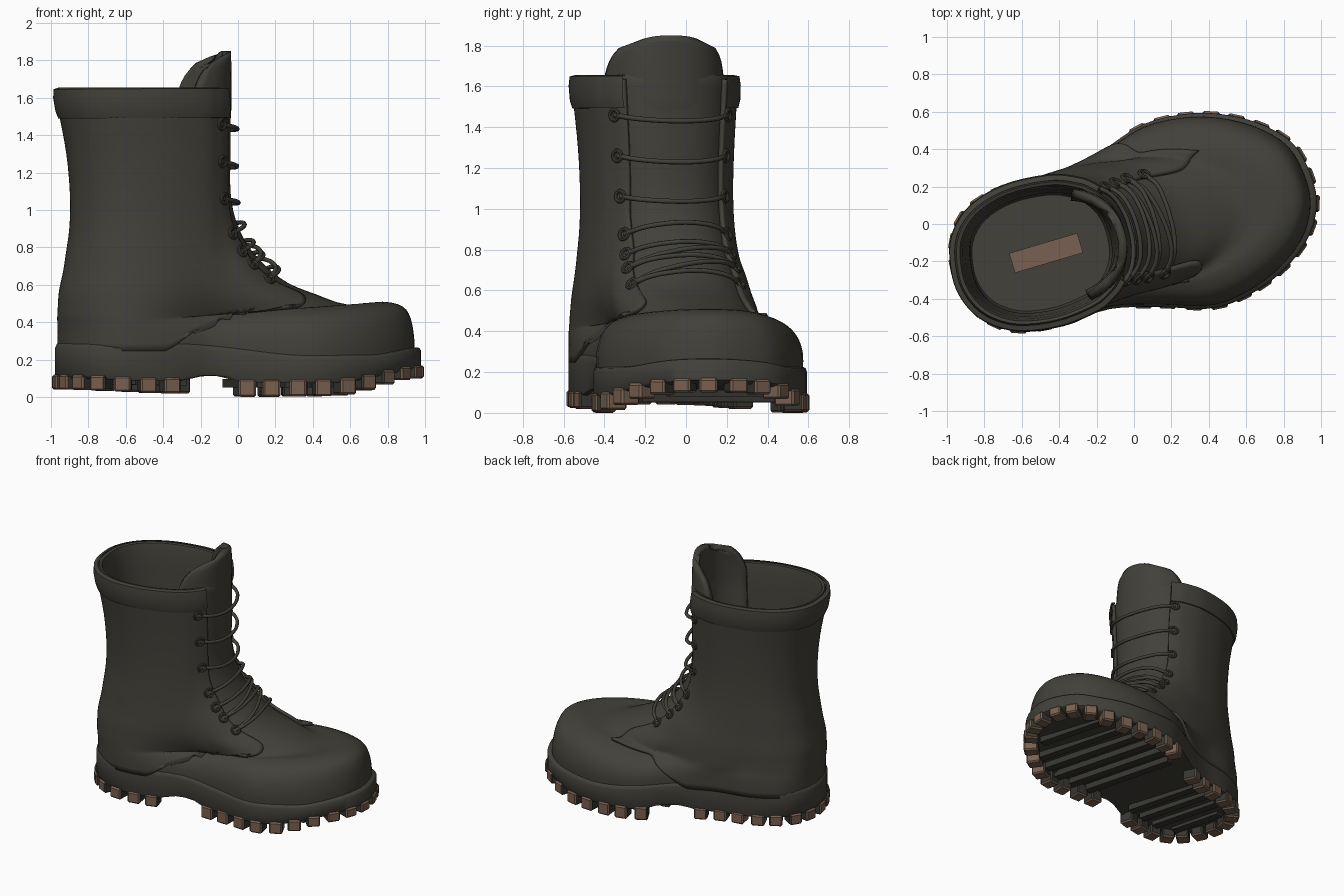
import bpy, bmesh, math
from mathutils import Vector, Matrix

if "Cube" in bpy.data.objects:
    bpy.data.objects.remove(bpy.data.objects["Cube"])

def mat(name, rgb):
    m = bpy.data.materials.new(name)
    m.diffuse_color = (*rgb, 1)
    m.use_nodes = True
    m.node_tree.nodes["Principled BSDF"].inputs["Base Color"].default_value = m.diffuse_color
    return m

LEATHER = mat("dark olive leather", (0.055, 0.052, 0.042))
RUBBER = mat("black rubber", (0.038, 0.037, 0.031))
BROWN = mat("worn brown rubber", (0.19, 0.118, 0.082))

# sole outline seen from above, counter-clockwise from the toe
OUT = [(.99, .12), (.93, .33), (.82, .47), (.6, .57), (.33, .60), (.05, .54), (-.2, .38),
       (-.45, .265), (-.72, .2), (-.92, .07), (-.99, -.13), (-.95, -.33), (-.83, -.5),
       (-.64, -.58), (-.4, -.55), (-.13, -.46), (.15, -.45), (.46, -.45), (.74, -.31), (.93, -.1)]
# matching angles round the shaft
ANG = [0, 11, 22, 33, 44, 55, 75, 100, 128, 155, 180, 198, 220, 245, 270, 294, 310, 322, 335, 348]
# upper: blend sole to shaft, height at toe side, height at heel side, shaft narrowing, forefoot pinch
RINGS = [(0, .18, .18, 1, 0), (0, .3, .29, 1, 0), (.02, .42, .33, 1, .05), (.065, .485, .36, 1, .14),
         (.17, .51, .39, 1, .26), (.36, .495, .43, 1, .28), (.53, .55, .49, .99, .2),
         (.68, .61, .56, .98, .1), (.8, .7, .66, .95, 0), (.9, .81, .77, .93, 0),
         (.97, .95, .92, .91, 0), (1, 1.1, 1.1, .91, 0), (1, 1.3, 1.3, .93, 0),
         (1, 1.5, 1.5, .97, 0), (1, 1.635, 1.635, 1, 0)]
KMAX = len(RINGS) - 1

def spline(pts, t, closed):
    n = len(pts)
    i = math.floor(t) if closed else max(0, min(n - 2, math.floor(t)))
    f = t - i
    g = (lambda j: pts[j % n]) if closed else (lambda j: pts[max(0, min(n - 1, j))])
    return [0.5 * (2 * b + (c - a) * f + (2 * a - 5 * b + 4 * c - d) * f * f
                   + (3 * b - a - 3 * c + d) * f ** 3)
            for a, b, c, d in zip(g(i - 1), g(i), g(i + 1), g(i + 2))]

def ramp(x, pts):
    for (a, p), (b, q) in zip(pts, pts[1:]):
        if x <= b:
            t = max(0, (x - a) / (b - a))
            return p + (q - p) * t * t * (3 - 2 * t)
    return pts[-1][1]

def shaft(deg, s=1.0, keep_front=True):
    a, r = math.radians(deg), math.radians(14)
    p = lambda q: math.copysign(abs(q) ** (2 / 2.3), q)
    u, v = .46 * p(math.cos(a)), .375 * p(math.sin(a)) * s
    u = .46 - (.46 - u) * s if keep_front else u * s
    return (-.5 + u * math.cos(r) - v * math.sin(r), -.155 + u * math.sin(r) + v * math.cos(r))

def outline(c, s=1.0):
    x, y = spline(OUT, c, True)
    return x * s, y * s

def surf(c, k):
    w, zf, zb, s, pinch = spline(RINGS, k, False)
    ox, oy = outline(c, .953)
    f = ((1 + math.cos(math.pi * c / 10)) / 2) ** 1.5
    mid = .268 * ox - .03
    oy -= (oy - mid) * pinch * ramp(f, [(.1, 0), (.4, 1)])
    ex, ey = spline([shaft(a, s) for a in ANG], c, True)
    return Vector((ox + (ex - ox) * w, oy + (ey - oy) * w, zb + (zf - zb) * f))

def normal(c, k):
    k = min(k, KMAX - .05)
    return (surf(c + .05, k) - surf(c - .05, k)).cross(surf(c, k + .05) - surf(c, k - .05)).normalized()

def finish(ob, m, angle=40):
    ob.data.materials.append(m)
    bpy.ops.object.select_all(action='DESELECT')
    ob.select_set(True)
    bpy.context.view_layer.objects.active = ob
    bpy.ops.object.shade_smooth_by_angle(angle=math.radians(angle))
    return ob

def from_bm(name, bm, m, angle=40):
    me = bpy.data.meshes.new(name)
    bm.to_mesh(me)
    bm.free()
    ob = bpy.data.objects.new(name, me)
    bpy.context.collection.objects.link(ob)
    return finish(ob, m, angle)

def grid(name, rows, m, closed=False, caps=(), thick=0, side=1, angle=50):
    bm = bmesh.new()
    vs = [[bm.verts.new(p) for p in r] for r in rows]
    n = len(rows[0])
    for a, b in zip(vs, vs[1:]):
        for i in range(n if closed else n - 1):
            j = (i + 1) % n
            bm.faces.new((a[i], a[j], b[j], b[i]))
    if 0 in caps:
        bm.faces.new(vs[0][::-1])
    if 1 in caps:
        bm.faces.new(vs[-1])
    ob = from_bm(name, bm, m, angle)
    if thick:
        sol = ob.modifiers.new("thickness", 'SOLIDIFY')
        sol.thickness, sol.offset = thick, side
    return ob

def box(bm, loc, size, rot):
    bmesh.ops.create_cube(bm, size=1, matrix=Matrix.Translation(loc) @ Matrix.Rotation(rot, 4, 'Z')
                          @ Matrix.Diagonal((*size, 1)))

# upper with hollow shaft and foot bed
cols = [i / 4 for i in range(80)]
rows = [[surf(c, k / 3) for c in cols] for k in range(KMAX * 3 + 1)]
for s, z in [(.98, 1.655), (.94, 1.65), (.91, 1.6), (.88, 1.45), (.83, 1.1), (.83, .8), (.85, .4), (.8, .32)]:
    rows.append([(*spline([shaft(a, s, False) for a in ANG], c, True), z) for c in cols])
grid("boot_upper", rows, LEATHER, True, (0, 1))

# quarter panel wrapping the heel, open at the front
rows = []
for r in range(41):
    t = r / 40
    row = []
    left = 20 - ramp(t, [(0, 3.2), (.2, 1.8), (.45, 2.3), (.65, 2.85)])
    right = ramp(t, [(0, 3.4), (.2, 2.6), (.45, 3), (.65, 3.5)])
    for i in range(81):
        q = i / 80
        c0 = 3.3 + q * 13.4
        k0 = ramp(min(c0, 20 - c0), [(3.3, 4.1), (4.6, 3.9), (6.2, .6), (10, .6)])
        row.append(surf(right + q * (left - right), k0 + (KMAX - k0) * t))
    rows.append(row)
grid("quarter_panel", rows, LEATHER, thick=.022)

# padded collar
rows = []
for k, o in [(12.95, .0), (12.97, .03), (13.2, .038), (13.7, .036), (13.95, .028), (14, .0)]:
    rows.append([surf(c, k) + normal(c, k) * o + Vector((0, 0, .02 * (k > 13.9)))
                 for c in [3.5 + 13.6 * i / 70 for i in range(71)]])
grid("collar", rows, LEATHER)

# tongue rising above the collar
rows = []
for r in range(17):
    t = r / 16
    half = 60 if t < .5 else 25 + 35 * math.sqrt(max(0, 1 - ((t - .5) / .5) ** 2))
    row = []
    for i in range(21):
        p = i / 10 - 1
        x, y = shaft(p * half - 4, ramp(t, [(0, .96), (.45, 1.01)]) - .1 * p * p, False)
        row.append((x, y, 1.3 + .55 * t - .03 * t * p * p))
    rows.append(row)
grid("tongue", rows, LEATHER, thick=.045, side=-1)

# sole and welt
low = lambda x: ramp(x, [(-1, .04), (-.3, .02), (.1, 0), (.5, .005), (1, .1)])
base = lambda x: ramp(x, [(-1, .1), (-.32, .085), (-.2, .115), (-.1, .115), (.05, .075), (.5, .075), (1, .15)])
top = lambda x: ramp(x, [(-1, .285), (-.3, .275), (.4, .215), (.7, .22), (1, .265)])
rows = []
for s, h in [(.9, 0), (.97, 0), (.988, .1), (.988, .88), (.978, 1), (.93, 1.1)]:
    row = []
    for c in cols:
        x, y = outline(c, s)
        row.append((x, y, base(x) + (top(x) - base(x)) * h))
    rows.append(row)
grid("sole", rows, LEATHER, True, (0, 1))

# tread lugs around the rim, skipping the arch; flanks stay black
bm = bmesh.new()
path = [Vector(outline(i / 20)) for i in range(401)]
dist, step = 0, .137
for a, b in zip(path, path[1:]):
    dist += (b - a).length
    if dist >= step:
        dist -= step
        if -.28 < b.x < -.06:
            continue
        d = (b - a).normalized()
        inner = b + Vector((-d.y, d.x)) * .05
        z0, z1 = low(b.x), base(b.x) + .02
        box(bm, (inner.x, inner.y, (z0 + z1) / 2), (.092, .105, z1 - z0), math.atan2(d.y, d.x))
bmesh.ops.bevel(bm, geom=bm.edges[:], offset=.01, segments=1, affect='EDGES')
bm.normal_update()
for f in bm.faces:
    m = f.calc_center_median()
    out = Vector((m.x, m.y - .268 * m.x + .03, 0)) if abs(m.x) < .6 else Vector((m.x, m.y - .12 * m.x, 0))
    if abs(m.x) < .6:
        out.x = 0
    if f.normal.z > -.5 and f.normal.dot(out.normalized()) < .45:
        f.material_index = 1
lugs = from_bm("tread_lugs", bm, BROWN, 30)
lugs.data.materials.append(RUBBER)

# cross ribs under the sole
bm = bmesh.new()
for u, length in [(-.8, .4), (-.66, .54), (-.52, .56), (-.38, .56), (.05, .72), (.19, .82), (.33, .86),
                  (.47, .82), (.61, .72), (.75, .52)]:
    x, y = u * .966 - .01, u * .259 - .03
    box(bm, (x, y, base(x) - .002), (.06, length, .045), math.radians(15))
from_bm("sole_ribs", bm, RUBBER)

# brown strip on the foot bed
bm = bmesh.new()
box(bm, (-.47, -.155, .325), (.38, .11, .008), math.radians(16.5))
from_bm("foot_bed_strip", bm, BROWN)

# eyelets and laces
def at_height(c, z):
    lo, hi = 4.5, KMAX
    for _ in range(25):
        mid = (lo + hi) / 2
        lo, hi = (mid, hi) if surf(c, mid).z < z else (lo, mid)
    return lo

def raised(c, z, o):
    k = at_height(c, z)
    return surf(c, k) + normal(c, k) * o

def lace(za, ca, zb, cb, bow):
    cu = bpy.data.curves.new("lace", 'CURVE')
    cu.dimensions, cu.bevel_depth, cu.bevel_resolution, cu.resolution_u = '3D', .012, 2, 4
    sp = cu.splines.new('BEZIER')
    sp.bezier_points.add(6)
    for i, bp in enumerate(sp.bezier_points):
        t = i / 6
        z = za + (zb - za) * t + bow * math.sin(math.pi * t)
        bp.co = raised(ca + (cb - ca) * t, z, .02 if i in (0, 6) else .036)
        bp.handle_left_type = bp.handle_right_type = 'AUTO'
    ob = bpy.data.objects.new("lace", cu)
    bpy.context.collection.objects.link(ob)
    cu.materials.append(LEATHER)

HOLES = [(1.46, 3.7, 4), (1.26, 3.65, 4), (1.06, 3.5, 3.9), (.87, 3, 3.6), (.77, 2.7, 3.4),
         (.7, 2.45, 3.2), (.62, 2.2, 2.95)]
for i, (z, cl, cr) in enumerate(HOLES):
    lace(z, -cl, z, cr, -.03 if i < 3 else .05)
    if i in (4, 5):
        lace(z, cr, HOLES[i + 1][0], -HOLES[i + 1][1], .05)
    for cc in (-cl, cr):
        k = at_height(cc, z)
        n = normal(cc, k)
        bpy.ops.mesh.primitive_torus_add(major_radius=.026, minor_radius=.01, major_segments=16,
                                         minor_segments=8, location=surf(cc, k) + n * .024,
                                         rotation=n.to_track_quat('Z', 'Y').to_euler())
        ob = bpy.context.object
        ob.name = "eyelet"
        finish(ob, LEATHER)
